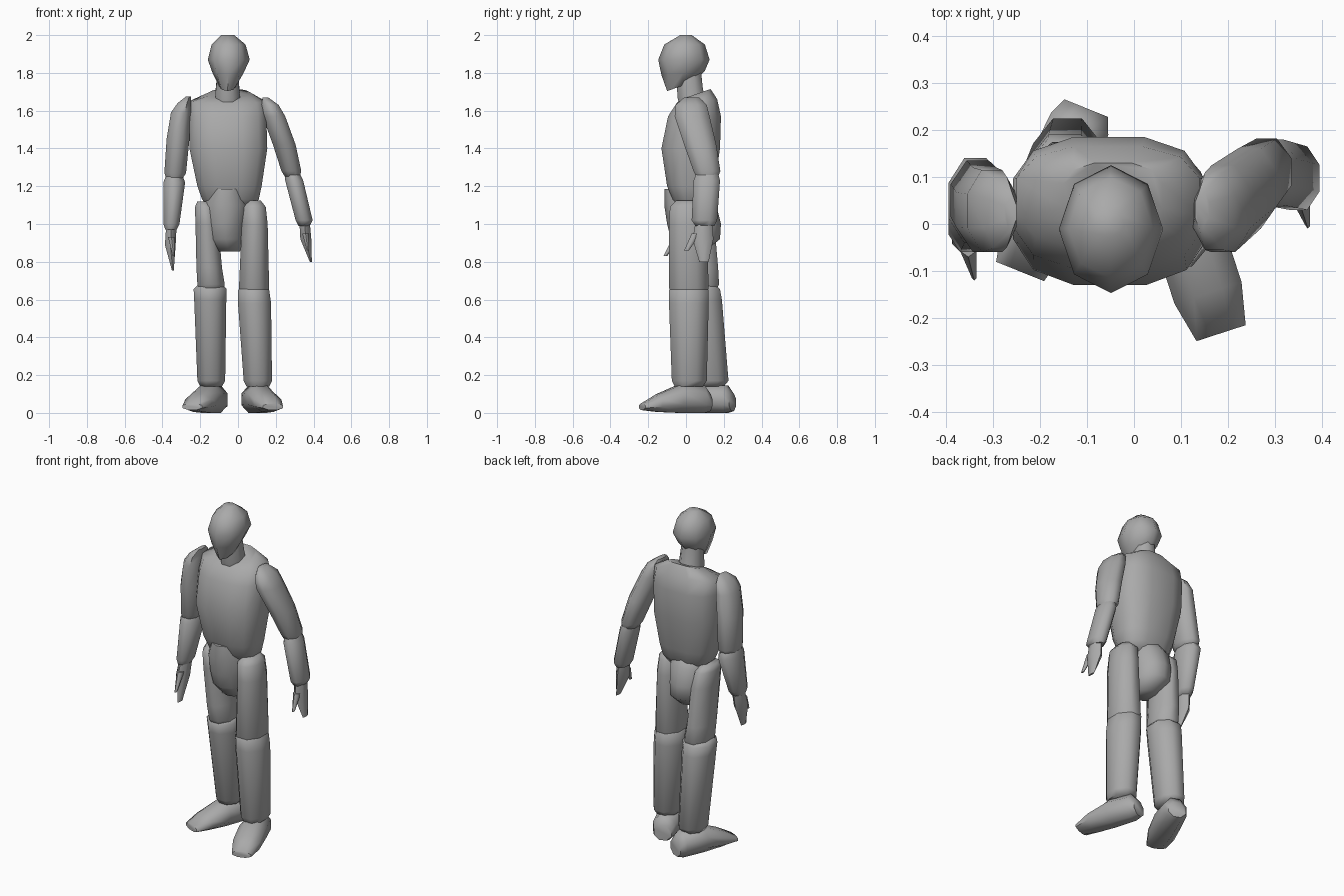
import bpy
import bmesh
import math
from mathutils import Matrix

if "Cube" in bpy.data.objects:
    bpy.data.objects.remove(bpy.data.objects["Cube"], do_unlink=True)


def make_material(name, value):
    material = bpy.data.materials.new(name)
    material.use_nodes = True
    colour = (value, value, value, 1)
    material.diffuse_color = colour
    material.node_tree.nodes["Principled BSDF"].inputs["Base Color"].default_value = colour
    return material


grey = make_material("plain grey", .4)


def section(sides, phase, squareness):
    """Unit cross-section that touches -1 and +1 on both axes."""
    points = []
    for i in range(sides):
        angle = math.tau * (i + phase) / sides
        c, s = math.cos(angle), math.sin(angle)
        points.append((math.copysign(abs(c) ** squareness, c),
                       math.copysign(abs(s) ** squareness, s)))
    widest = max(abs(u) for u, v in points)
    deepest = max(abs(v) for u, v in points)
    return [(u / widest, v / deepest) for u, v in points]


def loft(name, rings, sides=8, phase=.5, squareness=1, transform=None):
    """Skin over rings of (height, x min, x max, y min, y max, optional slope along y)."""
    outline = section(sides, phase, squareness)
    bm = bmesh.new()
    loops = []
    for height, x_min, x_max, y_min, y_max, *slope in rings:
        tilt = slope[0] if slope else 0
        centre_x, half_x = (x_min + x_max) / 2, (x_max - x_min) / 2
        centre_y, half_y = (y_min + y_max) / 2, (y_max - y_min) / 2
        loops.append([bm.verts.new((centre_x + u * half_x,
                                    centre_y + v * half_y,
                                    height + tilt * v * half_y))
                      for u, v in outline])
    for lower, upper in zip(loops, loops[1:]):
        for i in range(sides):
            j = (i + 1) % sides
            bm.faces.new((lower[i], lower[j], upper[j], upper[i]))
    bm.faces.new(loops[0][::-1])
    bm.faces.new(loops[-1])
    if transform:
        bm.transform(transform)
    bmesh.ops.recalc_face_normals(bm, faces=bm.faces)
    mesh = bpy.data.meshes.new(name)
    bm.to_mesh(mesh)
    bm.free()
    mesh.materials.append(grey)
    part = bpy.data.objects.new(name, mesh)
    bpy.context.collection.objects.link(part)
    bpy.ops.object.select_all(action="DESELECT")
    part.select_set(True)
    bpy.context.view_layer.objects.active = part
    bpy.ops.object.shade_smooth_by_angle(angle=math.radians(62))
    return part


# Head with a pointed face, and the neck below it
loft("head", [(1.73, -.1, -.01, -.1, .05, .35),
              (1.8, -.135, .03, -.13, .1, .1),
              (1.87, -.16, .062, -.147, .125),
              (1.95, -.14, .04, -.115, .1),
              (2, -.09, -.02, -.03, .03)], phase=0)
loft("neck", [(1.63, -.12, .01, -.03, .11, .3),
              (1.69, -.12, .01, -.045, .09, .3),
              (1.79, -.11, 0, -.05, .08, .2)])

# Torso and pelvis
loft("torso", [(1.08, -.15, .07, -.04, .1),
               (1.13, -.19, .11, -.07, .13),
               (1.2, -.215, .125, -.1, .15),
               (1.4, -.257, .155, -.13, .18),
               (1.57, -.257, .15, -.095, .185),
               (1.65, -.25, .14, -.05, .165, .1),
               (1.69, -.15, .06, -.01, .13, .35)],
     sides=12, squareness=.75)
loft("pelvis", [(.855, -.11, .01, -.03, .1),
                (.92, -.165, .035, -.08, .18),
                (1.0, -.175, .04, -.1, .185),
                (1.1, -.18, .055, -.115, .16),
                (1.185, -.14, .02, -.115, .1)], sides=10)

# Standing leg on the left, trailing leg on the right
loft("left_thigh", [(.62, .02, .15, -.07, .1),
                    (.66, .005, .165, -.09, .12),
                    (1.0, .02, .157, -.09, .11),
                    (1.09, .02, .147, -.085, .1),
                    (1.125, .045, .12, -.05, .07)])
loft("left_shin", [(.14, .045, .165, -.06, .09),
                   (.17, .03, .18, -.075, .11),
                   (.58, 0, .175, -.09, .12),
                   (.65, 0, .165, -.09, .12),
                   (.67, .02, .15, -.07, .1)])
loft("right_thigh", [(.63, -.2, -.09, 0, .15),
                     (.68, -.215, -.07, -.03, .175),
                     (.77, -.22, -.085, -.04, .17),
                     (1.0, -.225, -.105, -.06, .15),
                     (1.09, -.228, -.12, -.06, .13),
                     (1.12, -.215, -.15, -.03, .1)])
loft("right_shin", [(.14, -.2, -.085, .06, .2),
                    (.17, -.215, -.068, .04, .225),
                    (.6, -.232, -.062, -.02, .19),
                    (.655, -.235, -.06, -.025, .18),
                    (.68, -.21, -.08, 0, .155)])

# Feet are one shape lofted from heel to toe, laid flat and turned outward
lay_flat = Matrix.Rotation(math.radians(90), 4, "X")
foot_rings = [(-.115, -.05, .05, .01, .1),
              (-.08, -.065, .065, 0, .145),
              (.05, -.075, .075, 0, .15),
              (.17, -.075, .075, .005, .1),
              (.26, -.055, .055, .015, .05)]
for name, x, y, turn in (("left_foot", .105, .015, 18), ("right_foot", -.145, .14, -22)):
    place = Matrix.Translation((x, y, 0)) @ Matrix.Rotation(math.radians(turn), 4, "Z")
    loft(name, foot_rings, transform=place @ lay_flat)

# Arms: the left swings out to the side and back, the right hangs down
loft("left_upper_arm", [(1.24, .255, .325, .06, .165),
                        (1.28, .23, .335, .04, .182),
                        (1.42, .185, .305, -.01, .16),
                        (1.57, .13, .25, -.06, .125),
                        (1.63, .125, .215, -.055, .11),
                        (1.67, .13, .16, -.01, .07)])
loft("left_forearm", [(.99, .32, .38, .05, .15),
                      (1.02, .305, .395, .03, .165),
                      (1.23, .25, .345, .04, .18),
                      (1.27, .25, .325, .055, .17)])
loft("right_upper_arm", [(1.23, -.375, -.3, -.02, .11),
                         (1.27, -.39, -.275, -.035, .135),
                         (1.45, -.378, -.257, -.06, .12),
                         (1.59, -.355, -.25, -.06, .115),
                         (1.64, -.32, -.25, -.05, .1),
                         (1.675, -.275, -.25, -.01, .06)])
loft("right_forearm", [(.97, -.385, -.325, -.05, .05),
                       (1.0, -.395, -.31, -.06, .07),
                       (1.22, -.395, -.28, -.04, .14),
                       (1.26, -.38, -.295, -.02, .12)])

# Mitten hands, each with a forward thumb
hands = {"left": [(.8, .38, .391, .07, .12),
                  (.92, .33, .388, .035, .145),
                  (1.01, .325, .38, .05, .14)],
         "right": [(.755, -.35, -.34, -.085, -.035),
                   (.89, -.387, -.33, -.07, .04),
                   (.99, -.38, -.325, -.04, .05)]}
thumbs = {"left": [(.86, .365, .375, -.01, .015),
                   (.95, .34, .375, .03, .08)],
          "right": [(.83, -.345, -.335, -.12, -.1),
                    (.93, -.37, -.335, -.07, -.02)]}
for side in ("left", "right"):
    loft(side + "_hand", hands[side], sides=6)
    loft(side + "_thumb", thumbs[side], sides=6)
